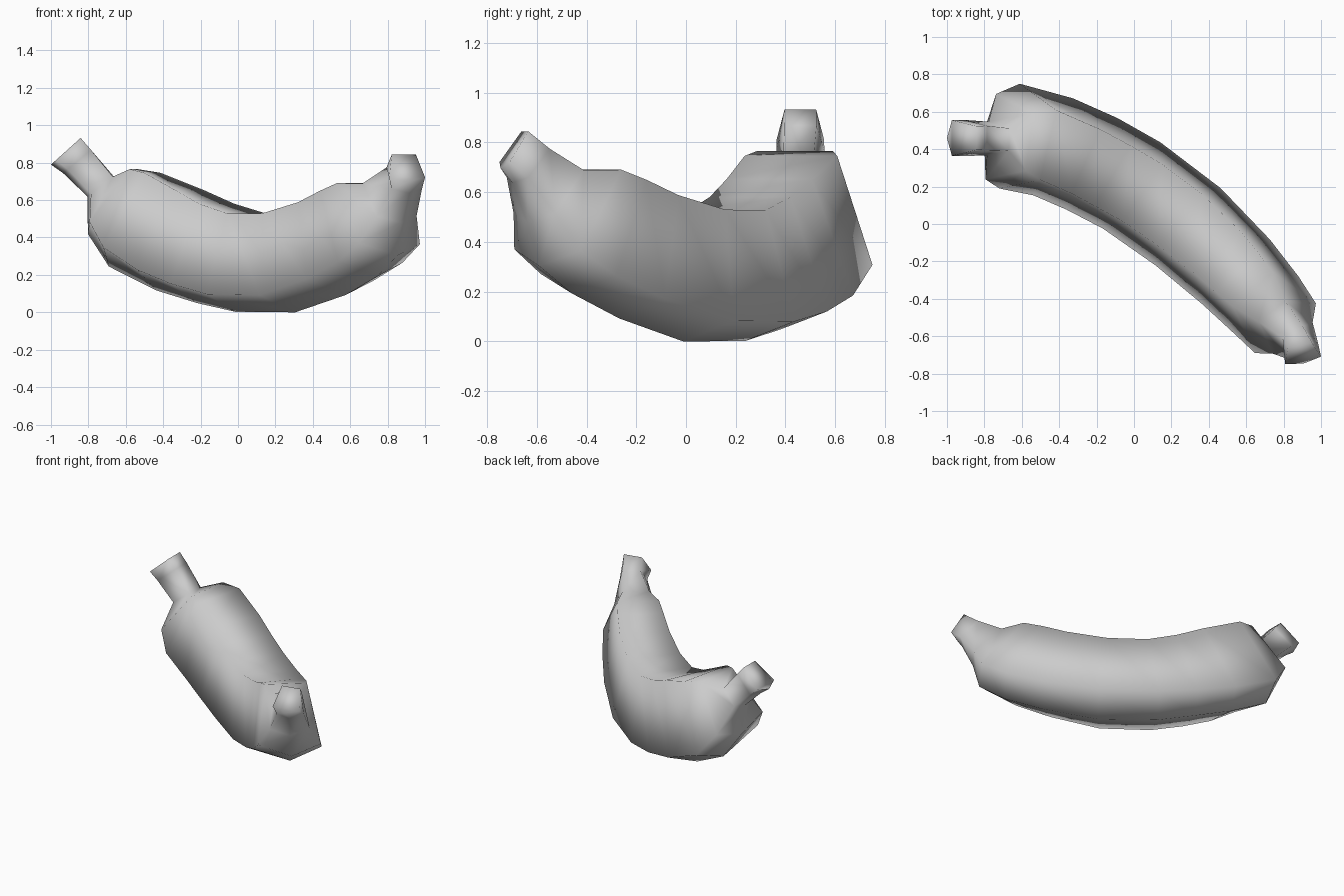
import bpy, bmesh, math
from mathutils import Vector

if "Cube" in bpy.data.objects:
    bpy.data.objects.remove(bpy.data.objects["Cube"])

# Cross-section: five sides, flat on top, steep sides, shallow keel (side, up)
SECTION = [(0, -1), (1, -.68), (.67, .94), (-.67, .94), (-1, -.68)]

# Rings: x, y, z, yaw, pitch, half width, half height, outward skew of the keel
RINGS = [
    (-.92, .48, .865, 0, -48, .095, .11, 0),       # stem tip
    (-.86, .48, .81, 0, -50, .097, .10, 0),
    (-.735, .475, .675, 3, -52, .09, .09, 0),      # stem neck
    (-.68, .475, .60, 8, -36, .23, .22, .1),       # shoulder
    (-.58, .47, .505, 13, -27, .285, .29, .25),
    (-.36, .40, .395, 24, -23, .28, .30, .25),
    (-.18, .315, .325, 30, -16, .28, .285, .2),
    (.01, .21, .275, 34, -9, .277, .275, .1),      # belly
    (.27, .02, .275, 40, 7, .27, .275, .05),
    (.50, -.19, .35, 46, 20, .25, .272, .05),
    (.64, -.34, .43, 48, 31, .23, .275, .05),
    (.735, -.45, .505, 50, 40, .21, .26, .05),
    (.80, -.53, .59, 52, 46, .135, .155, 0),
    (.878, -.615, .71, 62, 45, .092, .10, 0),      # blossom end
    (.895, -.675, .775, 78, 34, .098, .092, 0),
]


def ring_points(x, y, z, yaw, pitch, w, h, skew):
    a, p = math.radians(yaw), math.radians(pitch)
    side = Vector((math.sin(a), math.cos(a), 0))
    up = Vector((-math.sin(p) * math.cos(a), math.sin(p) * math.sin(a), math.cos(p)))
    pts = []
    for s, u in SECTION:
        if s == 0:
            s = skew
        elif u < 0:
            u -= s * skew * .3
        pts.append(Vector((x, y, z)) + side * (s * w) + up * (u * h))
    return pts


# Fruit body with both ends, lofted through the rings
bm = bmesh.new()
loops = [[bm.verts.new(p) for p in ring_points(*r)] for r in RINGS]
n = len(SECTION)
for a, b in zip(loops, loops[1:]):
    for i in range(n):
        j = (i + 1) % n
        bm.faces.new((a[i], a[j], b[j], b[i]))
bm.faces.new(loops[0])
bm.faces.new(loops[-1])
bmesh.ops.recalc_face_normals(bm, faces=bm.faces)

# Rest on the ground and centre the footprint
low = min(v.co.z for v in bm.verts)
mid = [(min(v.co[k] for v in bm.verts) + max(v.co[k] for v in bm.verts)) / 2 for k in (0, 1)]
bmesh.ops.translate(bm, verts=bm.verts, vec=(-mid[0], -mid[1], -low))

mesh = bpy.data.meshes.new("banana")
bm.to_mesh(mesh)
bm.free()
fruit = bpy.data.objects.new("banana", mesh)
bpy.context.collection.objects.link(fruit)
bpy.context.view_layer.objects.active = fruit
fruit.select_set(True)
bpy.ops.object.shade_smooth_by_angle(angle=math.radians(100))
